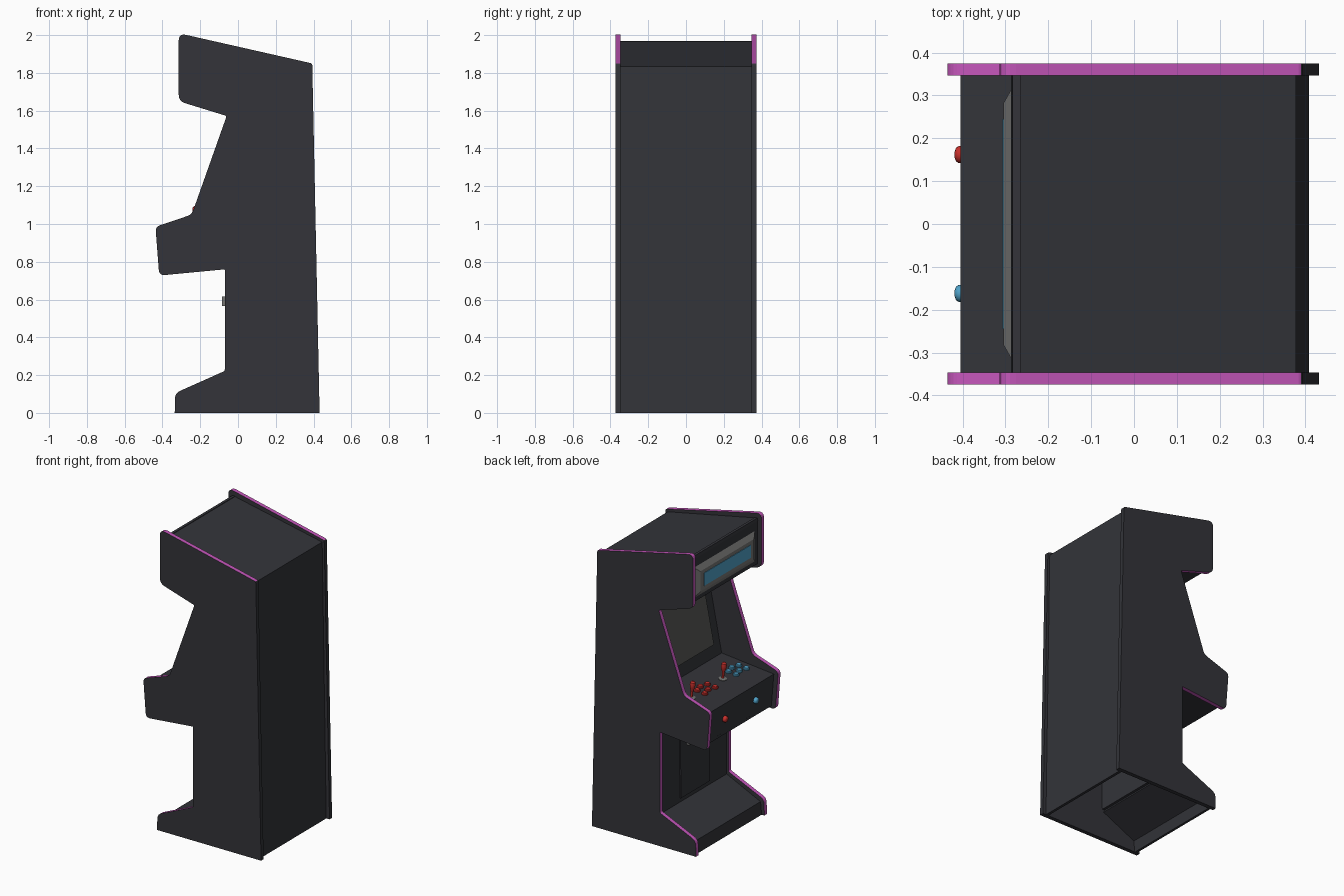
import bpy, bmesh, math
from mathutils import Vector, Matrix

if "Cube" in bpy.data.objects:
    bpy.data.objects.remove(bpy.data.objects["Cube"])

def mat(name, col):
    m = bpy.data.materials.new(name)
    m.diffuse_color = (*col, 1)
    m.use_nodes = True
    m.node_tree.nodes["Principled BSDF"].inputs["Base Color"].default_value = m.diffuse_color
    return m

DARK = mat("charcoal laminate", (0.033, 0.034, 0.041))
PINK = mat("magenta trim", (0.56, 0.095, 0.50))
GREY = mat("grey frame", (0.18, 0.18, 0.175))
GLASS = mat("screen grey", (0.09, 0.09, 0.085))
BLUE = mat("blue plastic", (0.08, 0.36, 0.58))
RED = mat("red plastic", (0.58, 0.03, 0.025))

def finish(bm, name, *mats):
    bmesh.ops.recalc_face_normals(bm, faces=bm.faces[:])
    me = bpy.data.meshes.new(name)
    bm.to_mesh(me)
    bm.free()
    ob = bpy.data.objects.new(name, me)
    for m in mats:
        me.materials.append(m)
    bpy.context.collection.objects.link(ob)
    return ob

def prism(name, pts, y0, y1, *mats, rule=None):
    """Extrude an x-z outline from y0 to y1."""
    bm = bmesh.new()
    f = bm.faces.new([bm.verts.new((x, y0, z)) for x, z in pts])
    r = bmesh.ops.extrude_face_region(bm, geom=[f])
    bmesh.ops.translate(bm, vec=(0, y1 - y0, 0),
                        verts=[v for v in r["geom"] if isinstance(v, bmesh.types.BMVert)])
    bmesh.ops.recalc_face_normals(bm, faces=bm.faces[:])
    if rule:
        for face in bm.faces:
            face.material_index = rule(face)
    return finish(bm, name, *mats)

def board(name, a, b, thick, y0, y1, m):
    """Flat board along a-b; thickness goes to the right of the direction."""
    a, b = Vector(a), Vector(b)
    d = (b - a).normalized()
    n = Vector((d.y, -d.x)) * thick
    return prism(name, [a, b, b + n, a + n], y0, y1, m)

def lathe(name, prof, loc, axis, m, n=20):
    """Turn (radius, height) points around an axis."""
    bm = bmesh.new()
    rot = Vector((0, 0, 1)).rotation_difference(Vector(axis)).to_matrix()
    rings = [[bm.verts.new(rot @ Vector((r * math.cos(i * math.tau / n),
                                         r * math.sin(i * math.tau / n), h)) + Vector(loc))
              for i in range(n)] for r, h in prof]
    for p, q in zip(rings, rings[1:]):
        for i in range(n):
            bm.faces.new((p[i], p[(i + 1) % n], q[(i + 1) % n], q[i]))
    bm.faces.new(rings[0])
    bm.faces.new(rings[-1])
    ob = finish(bm, name, m)
    bpy.context.view_layer.objects.active = ob
    ob.select_set(True)
    bpy.ops.object.shade_smooth_by_angle(angle=math.radians(35))
    ob.select_set(False)
    return ob

# Side panels: outline with rounded corners (x, z, corner cut)
outline = [(-.335, 0, 0), (-.333, .105, .03), (-.07, .222, .01), (-.07, .76, .005),
           (-.417, .727, .03), (-.437, .985, .025), (-.245, 1.05, .025), (-.06, 1.572, .012),
           (-.314, 1.65, .035), (-.314, 2.01, .04), (.393, 1.85, .01), (.432, 0, 0)]
pts = []
for i, (x, z, cut) in enumerate(outline):
    p = Vector((x, z))
    if not cut:
        pts.append(p)
        continue
    a = Vector(outline[i - 1][:2])
    b = Vector(outline[(i + 1) % len(outline)][:2])
    a = p + (a - p).normalized() * cut
    b = p + (b - p).normalized() * cut
    for k in range(6):
        t = k / 5
        pts.append(a * (1 - t) ** 2 + p * 2 * t * (1 - t) + b * t * t)

def trim(f):
    n = f.normal
    return int(abs(n.y) < .5 and n.x < .6 and not (n.z < -.95 and f.calc_center_median().z < .01))

for side, nm in ((1, "left"), (-1, "right")):
    prism(nm + "_side_panel", pts, side * .347, side * .374, DARK, PINK, rule=trim)

# Boards between the side panels, in order round the cabinet
run = [(-.315, 0), (-.307, .085), (-.057, .203), (-.052, .775), (-.387, .745), (-.405, .962),
       (-.02, 1.0), (.09, 1.555), (-.283, 1.665), (-.283, 1.97), (.378, 1.835), (.408, 0)]
names = ["kick_board", "kick_slope", "lower_front", "control_box_bottom", "control_box_front",
         "control_top", "screen_bezel", "speaker_board", "marquee_board", "roof", "back_board"]
for nm, a, b in zip(names, run, run[1:]):
    board(nm, a, b, .018, -.348, .348, DARK)

# Screen glass on the sloping bezel
s0, s1 = Vector(run[6]), Vector(run[7])
off = Vector((-.006, .001))
board("screen_glass", s0.lerp(s1, .14) + off, s0.lerp(s1, .9) + off, .007, -.28, .28, GLASS)

# Marquee: bevelled frame with a blue plate
bm = bmesh.new()
loops = [[bm.verts.new((x, sy * y, zc)) for sy, zc in ((-1, z0), (1, z0), (1, z1), (-1, z1))]
         for x, y, z0, z1 in ((-.282, .322, 1.69, 1.895), (-.304, .283, 1.725, 1.86))]
for i in range(4):
    j = (i + 1) % 4
    bm.faces.new((loops[0][i], loops[0][j], loops[1][j], loops[1][i]))
bm.faces.new(loops[0])
bm.faces.new(loops[1])
finish(bm, "marquee_frame", GREY)
board("marquee_light", (-.307, 1.75), (-.307, 1.835), .005, -.245, .245, BLUE)

# Coin door and its grey slot
board("coin_door", (-.064, .23), (-.061, .71), .012, -.16, .145, DARK)
for y in (-.06, .06):
    board("coin_slot", (-.086, .565), (-.086, .615), .03, y - .025, y + .025, GREY)

# Controls on the sloping top
c0, c1 = Vector(run[5]), Vector(run[6])
slope = (c1.y - c0.y) / (c1.x - c0.x)
up = Vector((-slope, 0, 1)).normalized()

def on_top(x, y):
    return (x, y, c0.y + (x - c0.x) * slope)

button = [(.02, -.002), (.02, .007), (.016, .01), (.0145, .015), (.008, .017)]
for y, col, nm in ((.25, RED, "left"), (-.08, BLUE, "right")):
    p = on_top(-.215, y)
    lathe(nm + "_stick_base", [(.026, -.002), (.026, .004), (.012, .008)], p, up, GREY)
    lathe(nm + "_joystick", [(.007, 0), (.008, .05), (.015, .07), (.0175, .09),
                             (.015, .108), (.007, .115)], p, up, RED)
    for row in (-1, 1):
        for k in (-1, 0, 1):
            lathe(nm + "_button", button,
                  on_top(-.218 + row * .028 + (.014 if k == 0 else 0), y - .15 - k * .054), up, col)

# Start buttons on the front of the control box
for y, col in ((.162, RED), (-.162, BLUE)):
    lathe("start_button", [(.02, -.005), (.02, .012), (.016, .018), (.009, .021)],
          (-.397, y, .857), (-1, 0, -.09), col)
